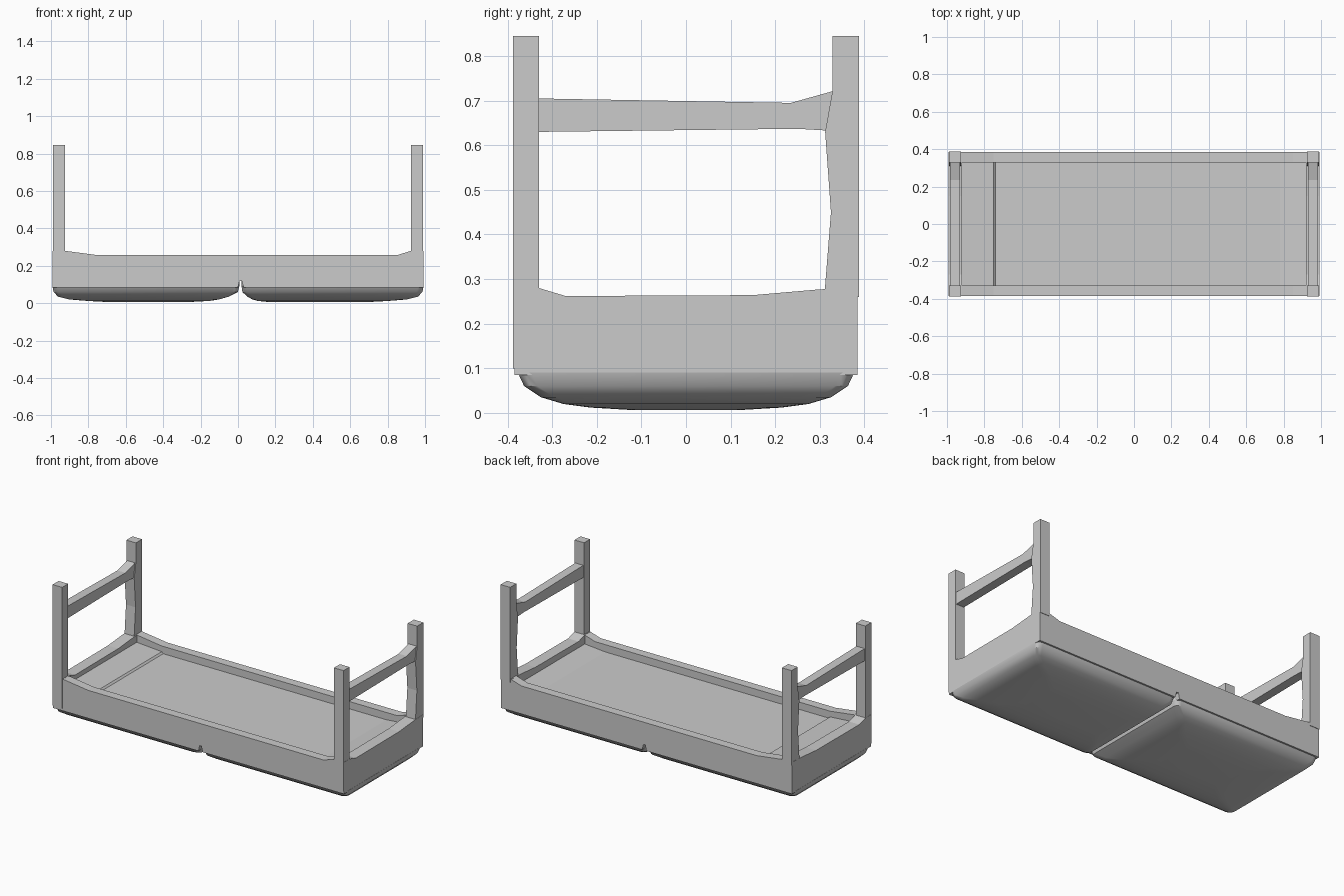
import bpy, bmesh, math

if "Cube" in bpy.data.objects:
    bpy.data.objects.remove(bpy.data.objects["Cube"])


def make_object(name, bm):
    bmesh.ops.recalc_face_normals(bm, faces=bm.faces)
    me = bpy.data.meshes.new(name)
    bm.to_mesh(me)
    bm.free()
    ob = bpy.data.objects.new(name, me)
    bpy.context.collection.objects.link(ob)
    return ob


def prism(name, profile, axis, a, b):
    """Extrude a 2D profile: (x, z) along y, or (y, z) along x."""
    bm = bmesh.new()
    place = (lambda u, v, t: (u, t, v)) if axis == 'Y' else (lambda u, v, t: (t, u, v))
    ends = [[bm.verts.new(place(u, v, t)) for u, v in profile] for t in (a, b)]
    n = len(profile)
    for ring in ends:
        bm.faces.new(ring)
    for i in range(n):
        j = (i + 1) % n
        bm.faces.new((ends[0][i], ends[0][j], ends[1][j], ends[1][i]))
    return make_object(name, bm)


def rect(u0, u1, v0, v1):
    return [(u0, v0), (u1, v0), (u1, v1), (u0, v1)]


def cushion(name, side, seam, slope):
    """Stack rounded rectangles so the underside curves in at every edge."""
    # z, inset at outer end, inset at front/back, inset at seam
    levels = [(.15, .02, .02, .004), (.092, .02, .02, .006), (.09, .0, .008, .006),
              (.06, .006, .022, .012), (.035, .03, .06, .05), (.02, .09, .11, .09),
              (.012, .19, .17, .13), (.006, .3, .27, .22)]
    bm = bmesh.new()
    rings = []
    for z, ix, iy, ig in levels:
        x0 = seam + side * ig * slope
        x1 = side * (.992 - ix)
        y1 = .385 - iy
        lo, hi = min(x0, x1), max(x0, x1)
        r = .03
        ring = []
        for k, (cx, cy) in enumerate([(hi - r, y1 - r), (lo + r, y1 - r),
                                      (lo + r, r - y1), (hi - r, r - y1)]):
            for s in range(4):
                a = math.pi / 2 * (k + s / 3)
                ring.append(bm.verts.new((cx + r * math.cos(a), cy + r * math.sin(a), z)))
        rings.append(ring)
    n = len(rings[0])
    for p, q in zip(rings, rings[1:]):
        for i in range(n):
            j = (i + 1) % n
            bm.faces.new((p[i], p[j], q[j], q[i]))
    bm.faces.new(rings[0])
    bm.faces.new(rings[-1])
    ob = make_object(name, bm)
    bpy.context.view_layer.objects.active = ob
    ob.select_set(True)
    bpy.ops.object.shade_smooth_by_angle(angle=math.radians(35))
    ob.select_set(False)


# Two padded cushions meeting at a central seam
cushion("left_cushion", -1, .015, 1.3)
cushion("right_cushion", 1, .015, .7)

# Long side rails, rising slightly at the legs, with a small seam notch
side_profile = [(-.99, .085), (.0, .085), (.008, .12), (.02, .12), (.03, .085), (.99, .085),
                (.99, .28), (.925, .28), (.85, .257), (-.75, .257), (-.925, .28), (-.99, .28)]
prism("front_rail", side_profile, 'Y', -.385, -.33)
prism("back_rail", side_profile, 'Y', .33, .385)

# Recessed base panel with a shallow step at the left
prism("base_panel", [(-.93, .15), (.93, .15), (.93, .225), (.78, .212),
                     (-.74, .212), (-.75, .222), (-.93, .235)], 'Y', -.34, .34)

# End rails, legs and stretchers
end_profile = [(-.385, .085), (.385, .085), (.385, .28), (.3, .277), (.15, .264),
               (-.27, .262), (-.33, .28), (-.385, .28)]
stretcher_profile = [(-.335, .63), (.25, .637), (.335, .632),
                     (.335, .723), (.235, .695), (-.335, .705)]
back_leg_profile = [(.31, .26), (.388, .26), (.388, .845), (.328, .845), (.328, .72),
                    (.312, .63), (.325, .45)]
for label, s in (("left", -1), ("right", 1)):
    prism(label + "_end_rail", end_profile, 'X', s * .92, s * .991)
    prism(label + "_front_leg", rect(-.388, -.33, .1, .845), 'X', s * .925, s * .99)
    prism(label + "_back_leg", back_leg_profile, 'X', s * .925, s * .99)
    prism(label + "_stretcher", stretcher_profile, 'X', s * .93, s * .985)
